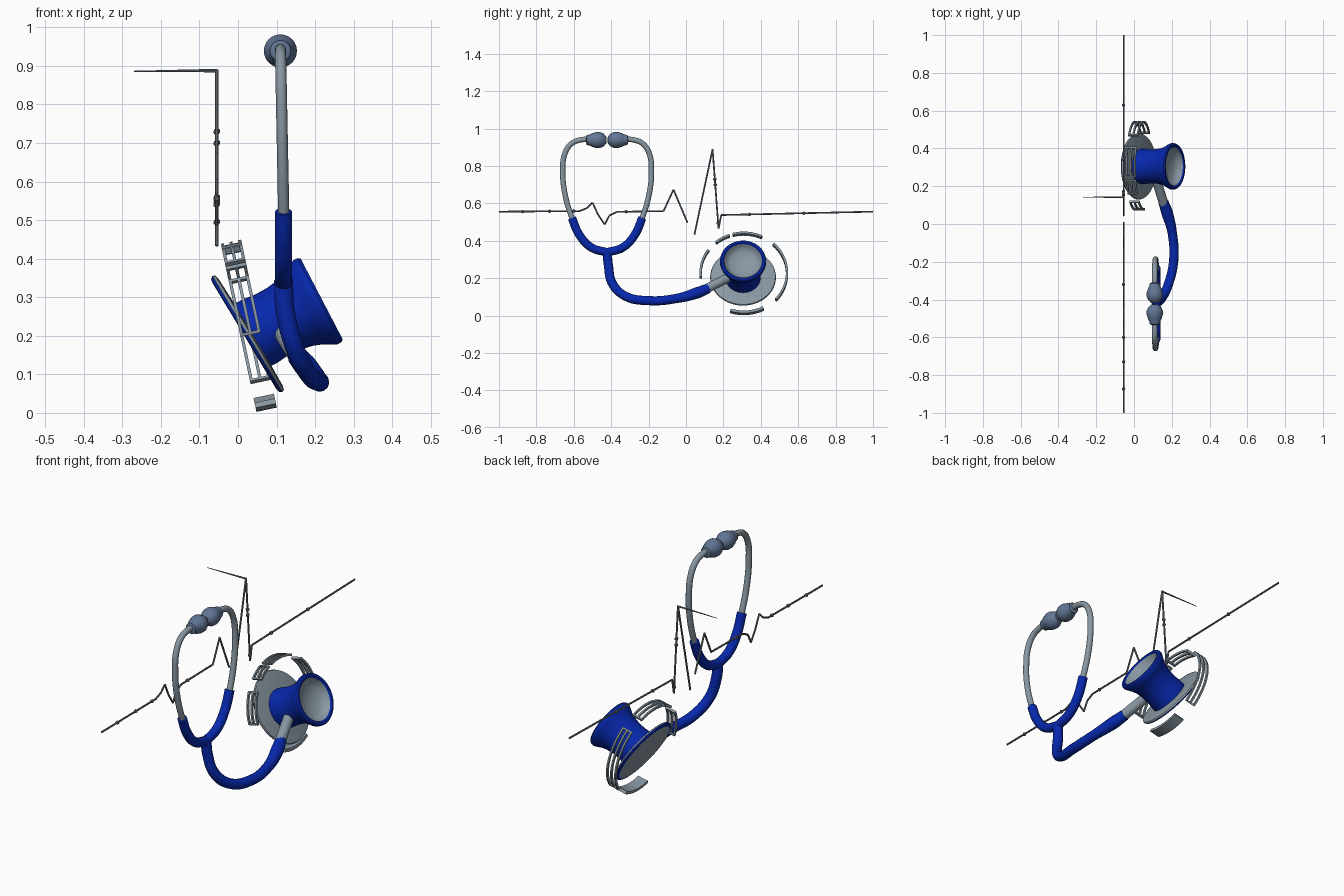
import bpy, bmesh, math
from mathutils import Matrix, Vector

cube = bpy.data.objects.get("Cube")
if cube:
    bpy.data.objects.remove(cube, do_unlink=True)


def material(name, r, g, b):
    m = bpy.data.materials.new(name)
    m.use_nodes = True
    m.diffuse_color = (r, g, b, 1)
    m.node_tree.nodes["Principled BSDF"].inputs["Base Color"].default_value = (r, g, b, 1)
    return m


BLUE = material("blue rubber", .002, .021, .42)
STEEL = material("brushed steel", .25, .31, .36)
TIP = material("grey blue ear rubber", .12, .18, .30)
DARK = material("dark trace metal", .16, .185, .21)


def select(ob):
    bpy.ops.object.select_all(action='DESELECT')
    ob.select_set(True)
    bpy.context.view_layer.objects.active = ob


def finish(name, bm, mats, matrix=Matrix()):
    bmesh.ops.recalc_face_normals(bm, faces=bm.faces)
    me = bpy.data.meshes.new(name)
    bm.to_mesh(me)
    bm.free()
    for m in mats:
        me.materials.append(m)
    ob = bpy.data.objects.new(name, me)
    bpy.context.collection.objects.link(ob)
    ob.matrix_world = matrix
    select(ob)
    bpy.ops.object.shade_smooth_by_angle(angle=math.radians(35))


def tube(name, points, radius, mat, radii=None):
    """Smooth round tube through points, with optional radius factors."""
    cu = bpy.data.curves.new(name, 'CURVE')
    cu.dimensions = '3D'
    cu.bevel_depth = radius
    cu.bevel_resolution = 4
    cu.use_fill_caps = True
    cu.resolution_u = 10
    sp = cu.splines.new('BEZIER')
    sp.bezier_points.add(len(points) - 1)
    for i, (p, co) in enumerate(zip(sp.bezier_points, points)):
        p.co = co
        p.radius = radii[i] if radii else 1
        p.handle_left_type = p.handle_right_type = 'AUTO'
    cu.materials.append(mat)
    ob = bpy.data.objects.new(name, cu)
    bpy.context.collection.objects.link(ob)
    select(ob)
    bpy.ops.object.convert(target='MESH')
    bpy.ops.object.shade_smooth_by_angle(angle=math.radians(35))


def add_rod(bm, a, b, r0, r1, sides=8):
    """Straight rod from a to b."""
    a, b = Vector(a), Vector(b)
    turn = (b - a).to_track_quat('Z', 'Y').to_matrix().to_4x4()
    bmesh.ops.create_cone(bm, cap_ends=True, segments=sides, radius1=r0, radius2=r1, depth=(b - a).length,
                          matrix=Matrix.Translation((a + b) / 2) @ turn)


def lathe(name, profile, mats, matrix, rule=lambda i: 0, steps=48):
    """Revolve (radius, height) points about local z; rule colours each band."""
    bm = bmesh.new()
    rings = []
    for r, h in profile:
        if r == 0:
            rings.append([bm.verts.new((0, 0, h))] * steps)
        else:
            turns = [math.tau * k / steps for k in range(steps)]
            rings.append([bm.verts.new((r * math.cos(a), r * math.sin(a), h)) for a in turns])
    for i, (lo, hi) in enumerate(zip(rings, rings[1:])):
        for k in range(steps):
            n = (k + 1) % steps
            f = bm.faces.new(dict.fromkeys((lo[k], lo[n], hi[n], hi[k])))
            f.material_index = rule(i)
    finish(name, bm, mats, matrix)


# Headset: two mirrored steel ear tubes, rubber arms and ear tips
MID = -.422
for side, s in (("right", -1), ("left", 1)):
    ear = [(.085, .942), (.14, .94), (.19, .92), (.226, .865), (.237, .77), (.225, .65), (.187, .52), (.175, .49)]
    tube(side + "_ear_tube", [(.11 + .02 * (.95 - z), MID + s * d, z) for d, z in ear], .0145, STEEL)
    arm = [(.188, .522), (.15, .435), (.085, .365), (0, .338)]
    tube(side + "_rubber_arm", [(.118, MID + s * d, z) for d, z in arm], .0225, BLUE)
    tip = [(0, .002), (.018, .004), (.034, .018), (.043, .038), (.043, .058), (.036, .08),
           (.029, .095), (.027, .108), (.018, .112), (0, .112)]
    lathe(side + "_ear_tip", tip, [TIP],
          Matrix.Translation((.11, MID, .939)) @ Matrix.Rotation(-s * math.pi / 2, 4, 'X'), steps=24)

# Long rubber tube with its thicker end sleeve, and the steel stem
tube("main_tube", [(.118, -.422, .345), (.122, -.415, .27), (.145, -.395, .175), (.18, -.325, .105),
                   (.21, -.195, .08), (.203, -.05, .092), (.175, .06, .122), (.155, .118, .146)],
     .0245, BLUE, [1, 1, 1, 1, 1, 1, 1.25, 1.1])
bm = bmesh.new()
add_rod(bm, (.16, .1, .14), (.11, .26, .22), .025, .025, 24)
finish("steel_stem", bm, [STEEL])

# Chest piece: thin disc with a blue back rim, and a flared hollow bell
lathe("diaphragm_disc", [(0, -.01), (.16, -.01), (.171, -.008), (.176, -.001), (.173, .006), (.16, .009), (0, .013)],
      [STEEL, BLUE], Matrix.Translation((.025, .305, .205)) @ Matrix.Rotation(math.radians(59), 4, 'Y'),
      lambda i: 1 if 1 <= i <= 2 else 0)
lathe("bell", [(0, .005), (.093, .005), (.094, .03), (.09, .06), (.091, .1), (.097, .135), (.106, .16),
               (.117, .18), (.123, .192), (.123, .204), (.118, .211), (.107, .211), (.101, .205),
               (.095, .187), (.07, .168), (0, .158)],
      [BLUE, STEEL], Matrix.Translation((.03, .305, .198)) @ Matrix.Rotation(math.radians(62.5), 4, 'Y'),
      lambda i: 1 if i >= 12 else 0)


# Sound wave arcs around the chest piece, slightly flattened in height
def add_arc(bm, start, end, r0, r1, h0, h1):
    n = max(2, round(abs(end - start) / 5))
    sections = []
    for k in range(n + 1):
        a = math.radians(start + (end - start) * k / n)
        sections.append([bm.verts.new((-.94 * r * math.sin(a), r * math.cos(a), h))
                         for r, h in ((r0, h0), (r1, h0), (r1, h1), (r0, h1))])
    for p, q in zip(sections, sections[1:]):
        for j in range(4):
            bm.faces.new((p[j], p[j - 1], q[j - 1], q[j]))
    bm.faces.new(sections[0])
    bm.faces.new(sections[-1])


wave = Matrix.Translation((.028, .309, .226)) @ Matrix.Rotation(math.radians(78), 4, 'Y')
arcs = {"front": (145, 186), "upper_front": (109, 130), "top": (65, 105), "back": (-42, 47)}
for name, (a, b) in arcs.items():
    bm = bmesh.new()
    for h in (-.027, -.004, .019):
        add_arc(bm, a, b, .225, .237, h, h + .008)
    for e in (a, b - 2):
        add_arc(bm, e, e + 2, .225, .237, -.027, .027)
    finish(name + "_wave_arc", bm, [STEEL], wave)
bm = bmesh.new()
add_arc(bm, 252, 297, .222, .237, -.027, .027)
finish("bottom_wave_arc", bm, [STEEL], wave)

# Heartbeat trace: two thin lines, a sideways spike and small beads
X = -.055
first = [(-1, .556), (-.57, .559), (-.53, .575), (-.5, .604), (-.47, .54), (-.435, .487), (-.41, .535),
         (-.37, .555), (-.12, .559), (-.067, .674), (.008, .497)]
second = [(.045, .433), (.142, .89), (.174, .465), (.188, .538), (1, .556)]
for name, path in (("first_trace", first), ("second_trace", second)):
    bm = bmesh.new()
    for (y0, z0), (y1, z1) in zip(path, path[1:]):
        add_rod(bm, (X, y0, z0), (X, y1, z1), .0045, .0045)
    finish(name, bm, [DARK])
bm = bmesh.new()
add_rod(bm, (X, .142, .888), (-.27, .142, .886), .0045, .0015)
finish("sideways_spike", bm, [DARK])
beads = [(-.873, .556), (-.73, .558), (-.6, .559), (-.32, .556), (.154, .73), (.156, .7),
         (.172, .495), (.34, .541), (.63, .548)]
bm = bmesh.new()
for y, z in beads:
    bmesh.ops.create_icosphere(bm, subdivisions=1, radius=.01, matrix=Matrix.Translation((X, y, z)))
finish("trace_beads", bm, [DARK])
